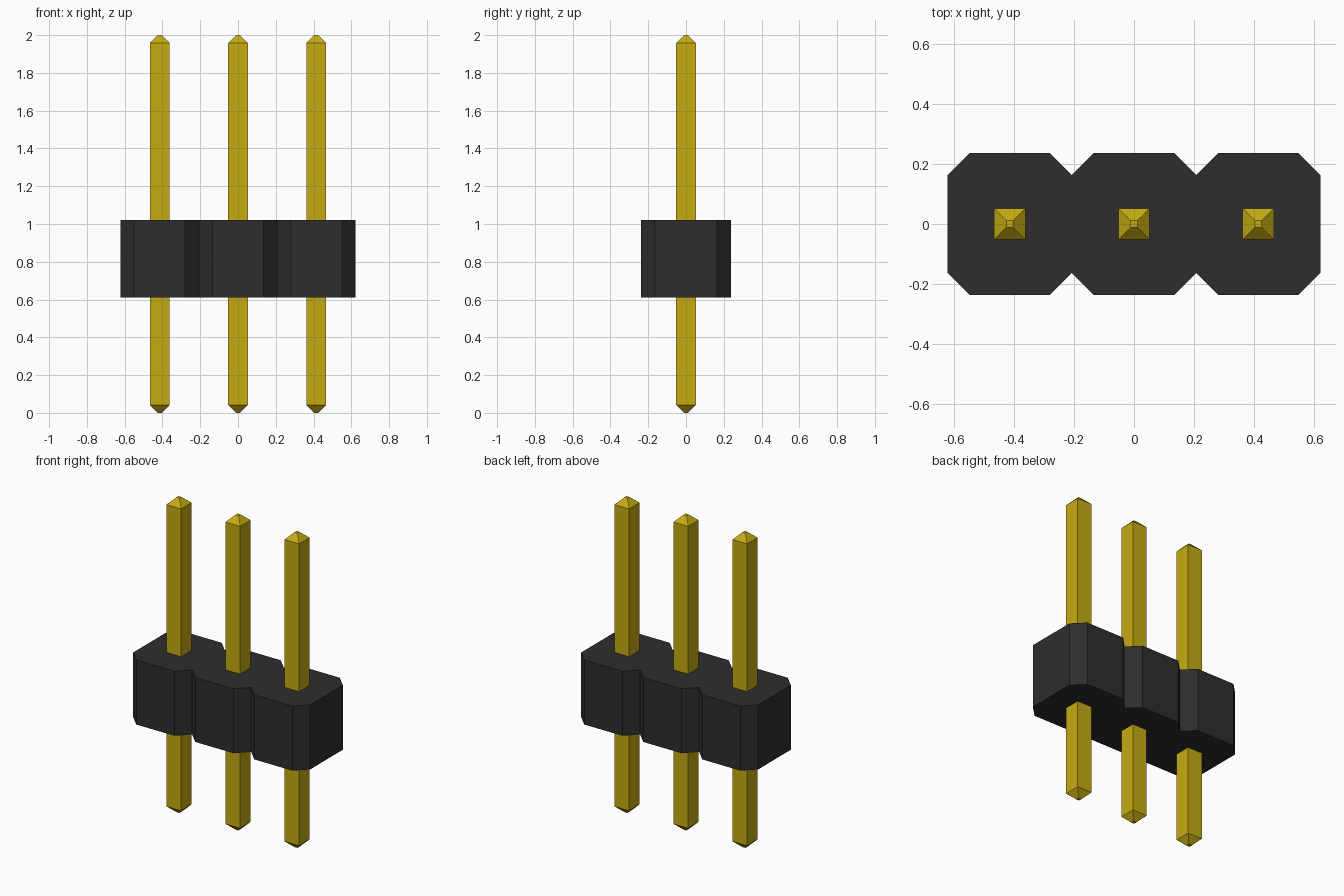
import bpy, bmesh

cube = bpy.data.objects.get("Cube")
if cube:
    bpy.data.objects.remove(cube, do_unlink=True)

PITCH = 0.415            # spacing between pins
HALF_CELL = PITCH / 2
CHAMFER = 0.073


def make_material(name, rgb):
    mat = bpy.data.materials.new(name)
    mat.use_nodes = True
    mat.diffuse_color = (*rgb, 1)
    mat.node_tree.nodes["Principled BSDF"].inputs["Base Color"].default_value = (*rgb, 1)
    return mat


def loft(name, rings, mat, location=(0, 0, 0)):
    """Join closed (x, y) outlines, given as (z, points), and cap both ends."""
    bm = bmesh.new()
    loops = [[bm.verts.new((x, y, z)) for x, y in pts] for z, pts in rings]
    for low, high in zip(loops, loops[1:]):
        n = len(low)
        for i in range(n):
            j = (i + 1) % n
            bm.faces.new((low[i], low[j], high[j], high[i]))
    bm.faces.new(loops[0][::-1])
    bm.faces.new(loops[-1])
    bmesh.ops.recalc_face_normals(bm, faces=bm.faces)
    mesh = bpy.data.meshes.new(name)
    bm.to_mesh(mesh)
    bm.free()
    mesh.materials.append(mat)
    obj = bpy.data.objects.new(name, mesh)
    obj.location = location
    bpy.context.collection.objects.link(obj)
    return obj


def square(h):
    return [(-h, -h), (h, -h), (h, h), (-h, h)]


black = make_material("black plastic", (0.027, 0.027, 0.027))
gold = make_material("gold metal", (0.56, 0.41, 0.006))

# Housing: three chamfered cells sharing their notch points
HALF_DEPTH = 0.237
front = [(-1.5 * PITCH, -HALF_DEPTH + CHAMFER)]
for i in (-1, 0, 1):
    c = i * PITCH
    front += [(c - HALF_CELL + CHAMFER, -HALF_DEPTH),
              (c + HALF_CELL - CHAMFER, -HALF_DEPTH),
              (c + HALF_CELL, -HALF_DEPTH + CHAMFER)]
outline = front + [(-x, -y) for x, y in front]
loft("housing", [(0.61, outline), (1.02, outline)], black)

# Square pins with blunt pyramid tips
pin_rings = [(0, square(0.011)), (0.041, square(0.052)),
             (1.959, square(0.052)), (2, square(0.011))]
for label, i in (("right", -1), ("middle", 0), ("left", 1)):
    loft(label + "_pin", pin_rings, gold, (i * PITCH, 0, 0))
